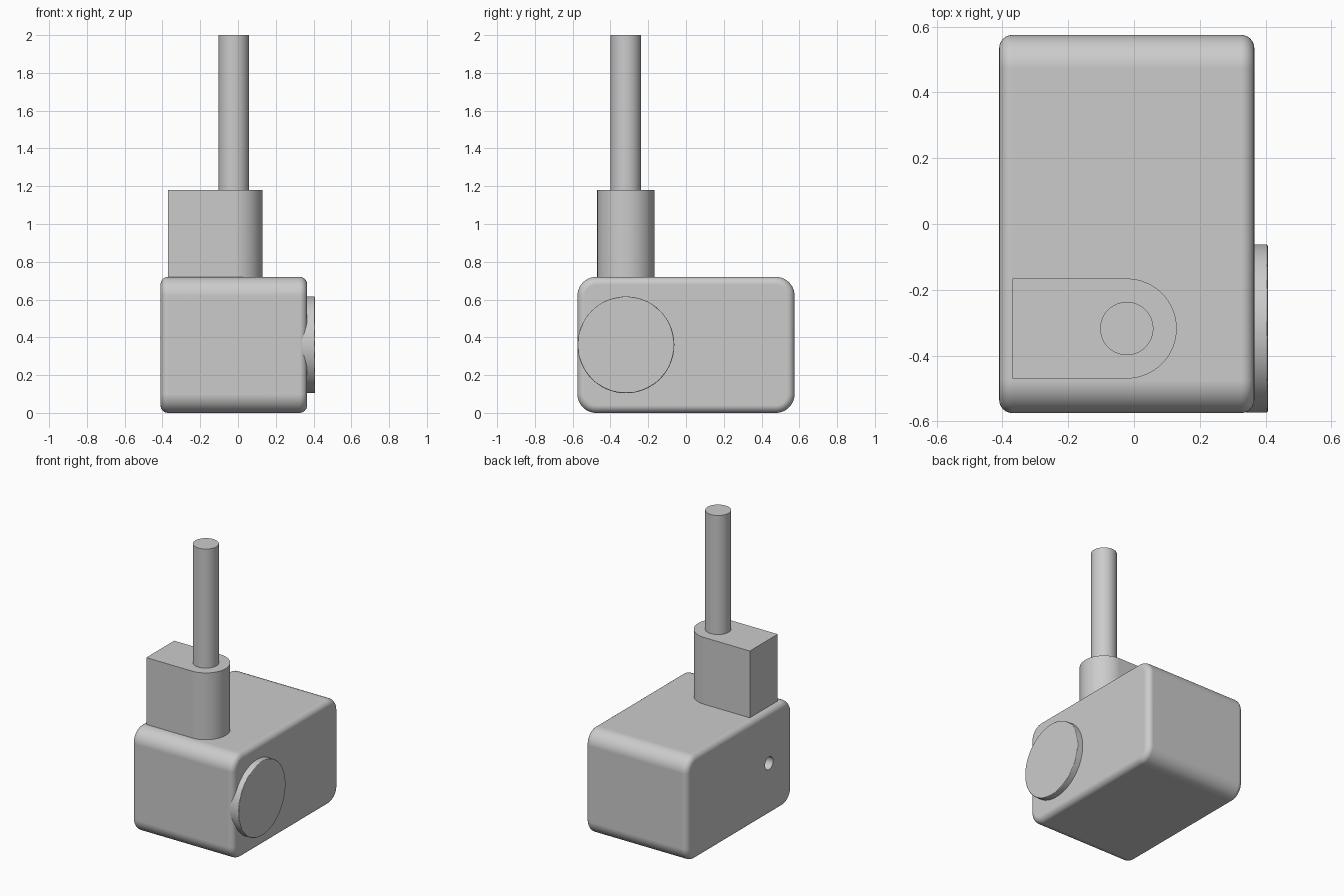
import bpy, bmesh
from math import sin, cos, pi, radians
from mathutils import Vector

if "Cube" in bpy.data.objects:
    bpy.data.objects.remove(bpy.data.objects["Cube"])

AX_Y, AX_Z = -0.318, 0.36      # shared centre of disc and pin hole
ROD_X = -0.022


def arc(cx, cy, r, a0, a1, n):
    return [(cx + r * cos(a0 + (a1 - a0) * i / n),
             cy + r * sin(a0 + (a1 - a0) * i / n)) for i in range(n + 1)]


def circle(cx, cy, r, n):
    return arc(cx, cy, r, 0, 2 * pi, n)[:-1]


def prism(name, pts, axis, a, b, bevel_start=0, bevel_end=0, segments=6):
    """Extrude a profile along x (points are y,z) or z (points are x,y)."""
    place = (lambda p: (a, p[0], p[1])) if axis == 'x' else (lambda p: (p[0], p[1], a))
    step = Vector((b - a, 0, 0)) if axis == 'x' else Vector((0, 0, b - a))
    k = 0 if axis == 'x' else 2
    bm = bmesh.new()
    base = bm.faces.new([bm.verts.new(place(p)) for p in pts])
    ext = bmesh.ops.extrude_face_region(bm, geom=[base], use_keep_orig=True)
    bmesh.ops.translate(bm, vec=step,
                        verts=[v for v in ext['geom'] if isinstance(v, bmesh.types.BMVert)])
    bmesh.ops.recalc_face_normals(bm, faces=bm.faces)
    for pos, width in ((a, bevel_start), (b, bevel_end)):
        if width:
            rim = [e for e in bm.edges if all(abs(v.co[k] - pos) < 1e-5 for v in e.verts)]
            bmesh.ops.bevel(bm, geom=rim, offset=width, segments=segments,
                            profile=0.5, affect='EDGES')
    me = bpy.data.meshes.new(name)
    bm.to_mesh(me)
    bm.free()
    ob = bpy.data.objects.new(name, me)
    bpy.context.collection.objects.link(ob)
    return ob


def activate(ob):
    bpy.ops.object.select_all(action='DESELECT')
    ob.select_set(True)
    bpy.context.view_layer.objects.active = ob


def smooth(ob):
    activate(ob)
    bpy.ops.object.shade_smooth_by_angle(angle=radians(30))
    mod = ob.modifiers.new("flat_normals", 'WEIGHTED_NORMAL')
    mod.keep_sharp = True


# Rounded housing, with softened rims on both side faces
R, HY, H = 0.1, 0.575, 0.72
corners = [(HY - R, H - R, 0), (R - HY, H - R, pi / 2),
           (R - HY, R, pi), (HY - R, R, 3 * pi / 2)]
profile = [p for cy, cz, t in corners for p in arc(cy, cz, R, t, t + pi / 2, 12)]
housing = prism("housing", profile, 'x', -0.41, 0.366, 0.04, 0.04)

# Pin hole in the left side
cutter = prism("hole_cutter", circle(AX_Y, AX_Z, 0.044, 32), 'x', -0.5, -0.21)
cutter.hide_render = True
cut = housing.modifiers.new("pin_hole", 'BOOLEAN')
cut.operation, cut.solver, cut.object = 'DIFFERENCE', 'EXACT', cutter
activate(housing)
bpy.ops.object.modifier_apply(modifier=cut.name)
bpy.data.objects.remove(cutter)

# Round disc on the right side
disc = prism("side_disc", circle(AX_Y, AX_Z, 0.256, 96), 'x', 0.34, 0.407,
             bevel_end=0.005, segments=3)

# Neck block with one half-round end
neck_profile = [(-0.37, AX_Y + 0.152), (-0.37, AX_Y - 0.152)] + \
    arc(ROD_X, AX_Y, 0.152, -pi / 2, pi / 2, 32)
neck = prism("neck_block", neck_profile, 'z', 0.71, 1.18)

# Upright rod
rod = prism("upright_rod", circle(ROD_X, AX_Y, 0.081, 48), 'z', 1.17, 2.0)

for part in (housing, disc, neck, rod):
    smooth(part)
